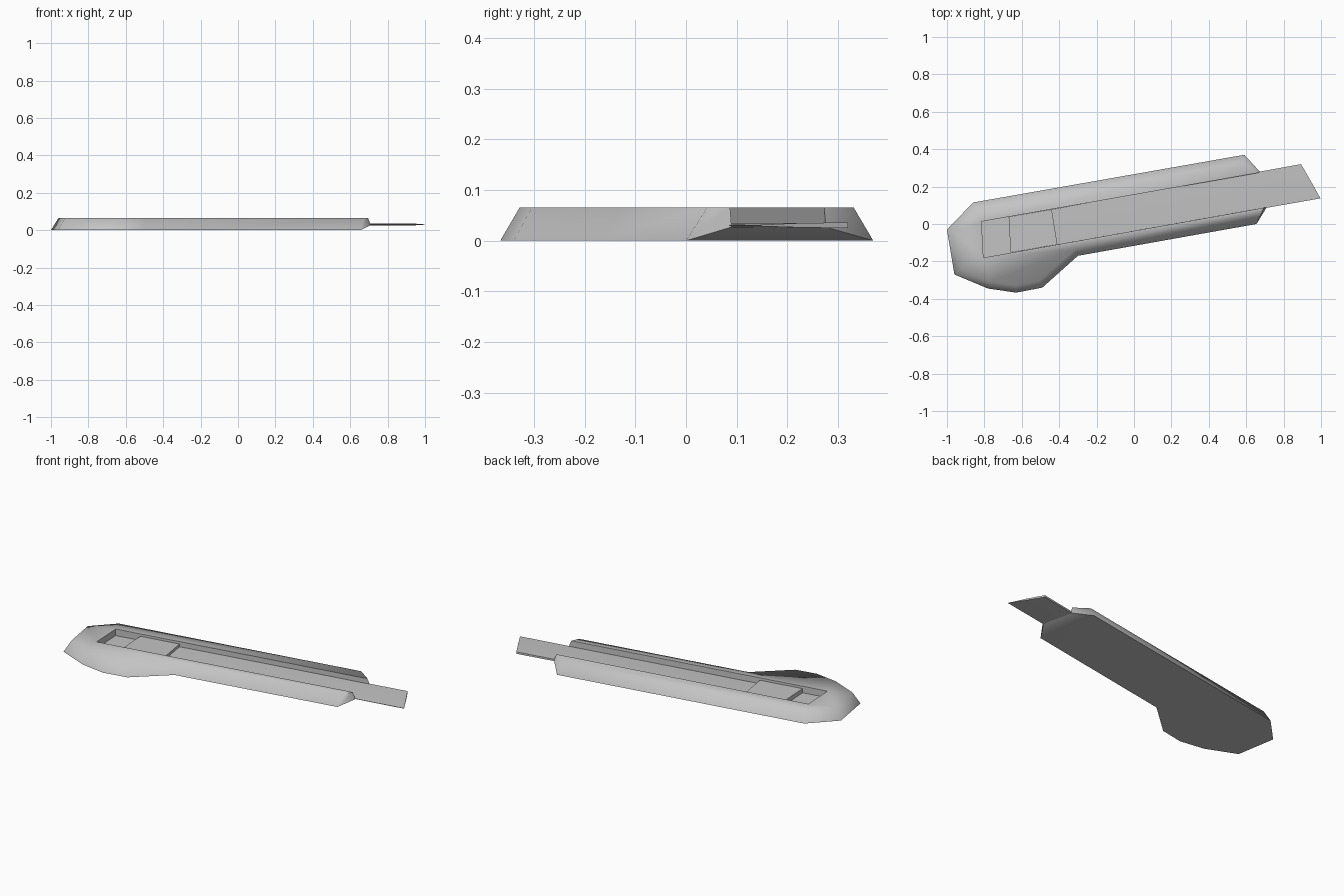
import bpy
import bmesh
import math
from mathutils import Vector

if "Cube" in bpy.data.objects:
    bpy.data.objects.remove(bpy.data.objects["Cube"], do_unlink=True)

grey = bpy.data.materials.new("light_grey")
grey.use_nodes = True
grey.diffuse_color = (0.55, 0.55, 0.55, 1)
grey.node_tree.nodes["Principled BSDF"].inputs["Base Color"].default_value = grey.diffuse_color

TOP, FLOOR, INSET = 0.066, 0.027, 0.038


def finish(name, bm, angle):
    bmesh.ops.recalc_face_normals(bm, faces=bm.faces)
    mesh = bpy.data.meshes.new(name)
    bm.to_mesh(mesh)
    bm.free()
    mesh.materials.append(grey)
    obj = bpy.data.objects.new(name, mesh)
    bpy.context.collection.objects.link(obj)
    bpy.ops.object.select_all(action='DESELECT')
    obj.select_set(True)
    bpy.context.view_layer.objects.active = obj
    bpy.ops.object.shade_smooth_by_angle(angle=math.radians(angle))
    return obj


def row(bm, points, z):
    return [bm.verts.new((p[0], p[1], z)) for p in points]


def walls(bm, low, high, closed=False):
    for i in range(len(low) - (0 if closed else 1)):
        j = (i + 1) % len(low)
        bm.faces.new((low[i], low[j], high[j], high[i]))


def inset_path(points, distance):
    """Move the inner points of a counter-clockwise path inwards."""
    result = []
    for a, b, c in zip(points, points[1:], points[2:]):
        a, b, c = Vector(a), Vector(b), Vector(c)
        d1, d2 = (b - a).normalized(), (c - b).normalized()
        n1, n2 = Vector((-d1.y, d1.x)), Vector((-d2.y, d2.x))
        result.append(b + (n1 + n2) * distance / (1 + n1.dot(n2)))
    return result


# Handle: tapered outline with an open-ended slot and angled nose
outline = [(0.59, 0.37), (-0.86, 0.115), (-1.0, -0.03), (-0.96, -0.27),
           (-0.78, -0.345), (-0.63, -0.367), (-0.49, -0.34),
           (-0.30, -0.17), (0.655, 0.0)]
rim = [(0.58, 0.331)] + inset_path(outline, INSET) + [(0.675, 0.042)]
slot_rear = [(-0.815, 0.013), (-0.805, -0.18)]
slot_top = [(0.662, 0.273)] + slot_rear + [(0.695, 0.087)]
slot_low = [(0.676, 0.276)] + slot_rear + [(0.71, 0.09)]

bm = bmesh.new()
base = row(bm, outline, 0)
edge = row(bm, rim, TOP)
lip = row(bm, slot_top, TOP)
bed = row(bm, slot_low, FLOOR)
walls(bm, base, edge)
walls(bm, bed, lip)
bm.faces.new(base)
bm.faces.new(bed)
# Rim strips: back rail, rear end, front rail
bm.faces.new((edge[0], edge[1], lip[1], lip[0]))
bm.faces.new(edge[1:4] + [lip[2], lip[1]])
bm.faces.new(edge[3:] + [lip[3], lip[2]])
# Nose: two rail ends and the sloping underside
for k in (0, -1):
    bm.faces.new((base[k], edge[k], lip[k], bed[k]))
bm.faces.new((base[0], base[-1], bed[-1], bed[0]))
finish("handle", bm, 70)

# Blade: constant spine tapering to the cutting edge, with a slanted tip
bm = bmesh.new()
back = [(-0.45, 0.076), (0.893, 0.32)]
middle = [(-0.43, -0.02), (0.945, 0.23)]
front = [(-0.42, -0.111), (0.997, 0.137)]
sections = []
for i in range(2):
    ring = [(back[i], 0.025), (back[i], 0.036), (middle[i], 0.035),
            (front[i], 0.031), (front[i], 0.029), (middle[i], 0.026)]
    sections.append([bm.verts.new((p[0], p[1], z)) for p, z in ring])
walls(bm, sections[0], sections[1], closed=True)
for section in sections:
    bm.faces.new(section)
finish("blade", bm, 20)

# Slider: raised block across the slot
bm = bmesh.new()
block = [(-0.67, 0.038), (-0.66, -0.153), (-0.41, -0.109), (-0.44, 0.078)]
low, high = row(bm, block, FLOOR - 0.002), row(bm, block, 0.052)
walls(bm, low, high, closed=True)
bm.faces.new(low)
bm.faces.new(high)
finish("slider", bm, 20)
